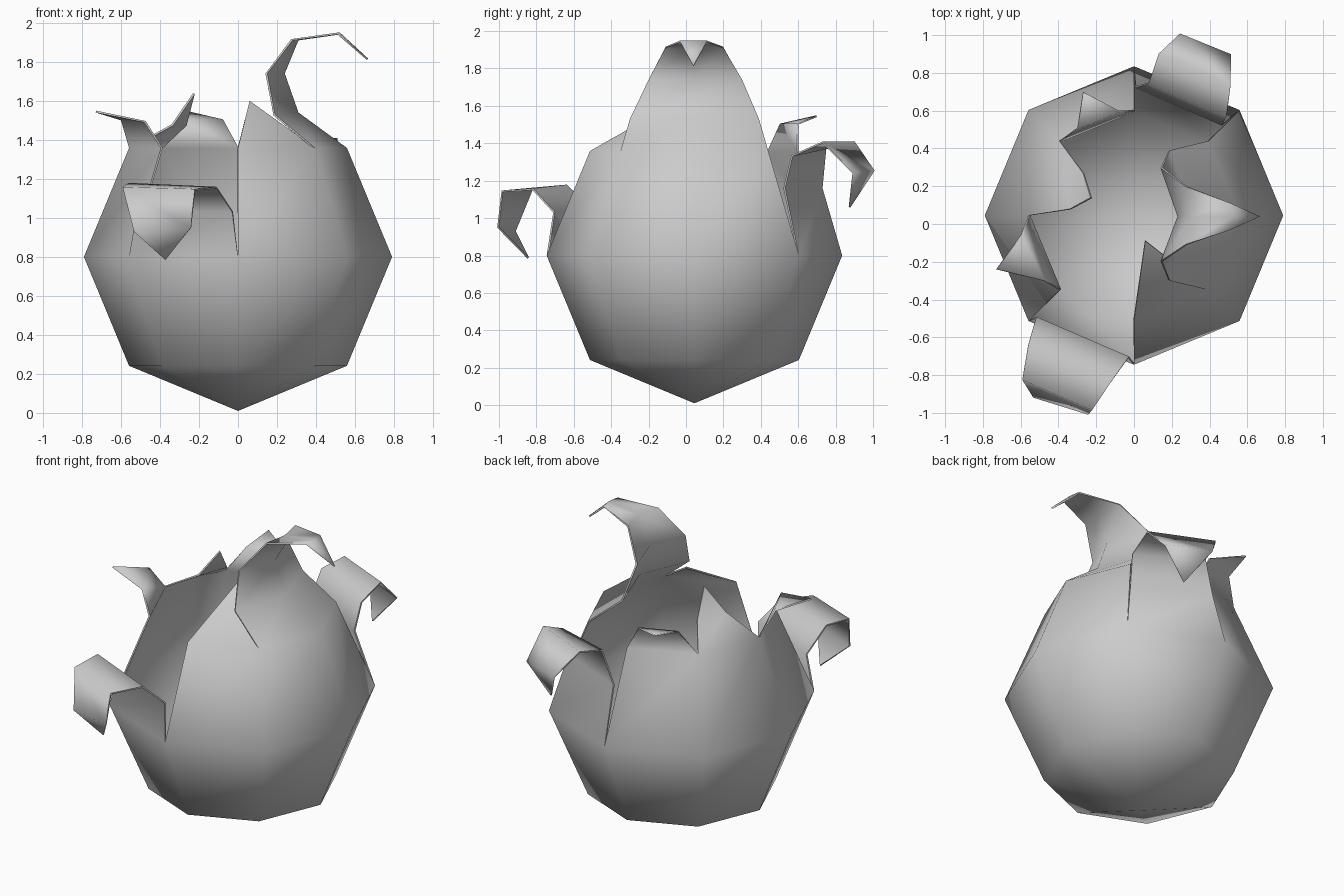
import bpy
import bmesh
from math import cos, sin, radians
from mathutils import Vector

cube = bpy.data.objects.get("Cube")
if cube:
    bpy.data.objects.remove(cube, do_unlink=True)

RADIUS, SIDES = 0.79, 8
CENTRE = Vector((0, 0.045, RADIUS + 0.01))
bm = bmesh.new()


def ring(latitude):
    r, z = RADIUS * cos(radians(latitude)), RADIUS * sin(radians(latitude))
    return [bm.verts.new(CENTRE + Vector((r * cos(radians(45 * i)), r * sin(radians(45 * i)), z)))
            for i in range(SIDES)]


def peel(base, *rows):
    """Grow a torn strip from base vertices (in turning order); a one-point row is its tip."""
    for row in rows:
        new = [bm.verts.new(p) for p in row]
        for i in range(len(base) - 1):
            if len(new) == 1:
                bm.faces.new((base[i], base[i + 1], new[0]))
            else:
                bm.faces.new((base[i], base[i + 1], new[i + 1], new[i]))
        base = new


# Round body, left open at the two sectors torn down to the middle
foot, middle, shoulder = ring(-45), ring(0), ring(45)
bottom = bm.verts.new(CENTRE - Vector((0, 0, RADIUS)))
for i in range(SIDES):
    j = (i + 1) % SIDES
    bm.faces.new((bottom, foot[j], foot[i]))
    bm.faces.new((foot[i], foot[j], middle[j], middle[i]))
    if i not in (1, 5):
        bm.faces.new((middle[i], middle[j], shoulder[j], shoulder[i]))

# Tall hooked peel on the left side
peel([shoulder[7], shoulder[0], shoulder[1]],
     [(.19, -.30, 1.53), (.31, .04, 1.54), (.19, .39, 1.53)],
     [(.15, -.20, 1.74), (.24, .04, 1.74), (.15, .30, 1.74)],
     [(.28, -.11, 1.91), (.31, .04, 1.91), (.28, .20, 1.91)],
     [(.51, -.03, 1.94), (.52, .04, 1.94), (.51, .11, 1.94)],
     [(.66, .04, 1.81)])

# Long peel curling out at the back
peel([middle[1], middle[2]],
     [(.47, .53, 1.16), (.01, .73, 1.16)],
     [(.49, .57, 1.33), (.08, .75, 1.37)],
     [(.51, .73, 1.40), (.13, .90, 1.40)],
     [(.51, .89, 1.24), (.24, 1.0, 1.25)],
     [(.35, .87, 1.06)])

# Long peel curling out at the front
peel([middle[5], middle[6]],
     [(-.52, -.50, 1.03), (-.03, -.71, 1.03)],
     [(-.56, -.64, 1.17), (-.11, -.82, 1.15)],
     [(-.59, -.82, 1.15), (-.22, -.98, 1.14)],
     [(-.53, -.91, .93), (-.24, -1.0, .95)],
     [(-.37, -.84, .79)])

# Short jagged peels around the rest of the rim
peel([shoulder[2], shoulder[3]],
     [(-.08, .60, 1.50), (-.30, .51, 1.50)], [(-.27, .70, 1.54)])
peel([shoulder[3], shoulder[4]],
     [(-.27, .27, 1.48), (-.34, .08, 1.48)], [(-.23, .14, 1.64)])
peel([shoulder[4], shoulder[5]],
     [(-.60, -.06, 1.50), (-.48, -.30, 1.49)], [(-.73, -.24, 1.54)])
peel([shoulder[6], shoulder[7]], [(.06, -.09, 1.60)])

mesh = bpy.data.meshes.new("cracked_shell")
bm.to_mesh(mesh)
bm.free()
shell = bpy.data.objects.new("cracked_shell", mesh)
bpy.context.collection.objects.link(shell)

# Plain grey material
grey = bpy.data.materials.new("plain_grey")
grey.use_nodes = True
colour = (0.6, 0.6, 0.6, 1)
grey.diffuse_color = colour
grey.node_tree.nodes["Principled BSDF"].inputs["Base Color"].default_value = colour
mesh.materials.append(grey)

# Thin wall with smooth faces and crisp torn edges
bpy.ops.object.select_all(action='DESELECT')
shell.select_set(True)
bpy.context.view_layer.objects.active = shell
wall = shell.modifiers.new("wall", 'SOLIDIFY')
wall.thickness = 0.01
wall.offset = -1
bpy.ops.object.modifier_apply(modifier=wall.name)
bpy.ops.object.shade_smooth_by_angle(angle=radians(80))
